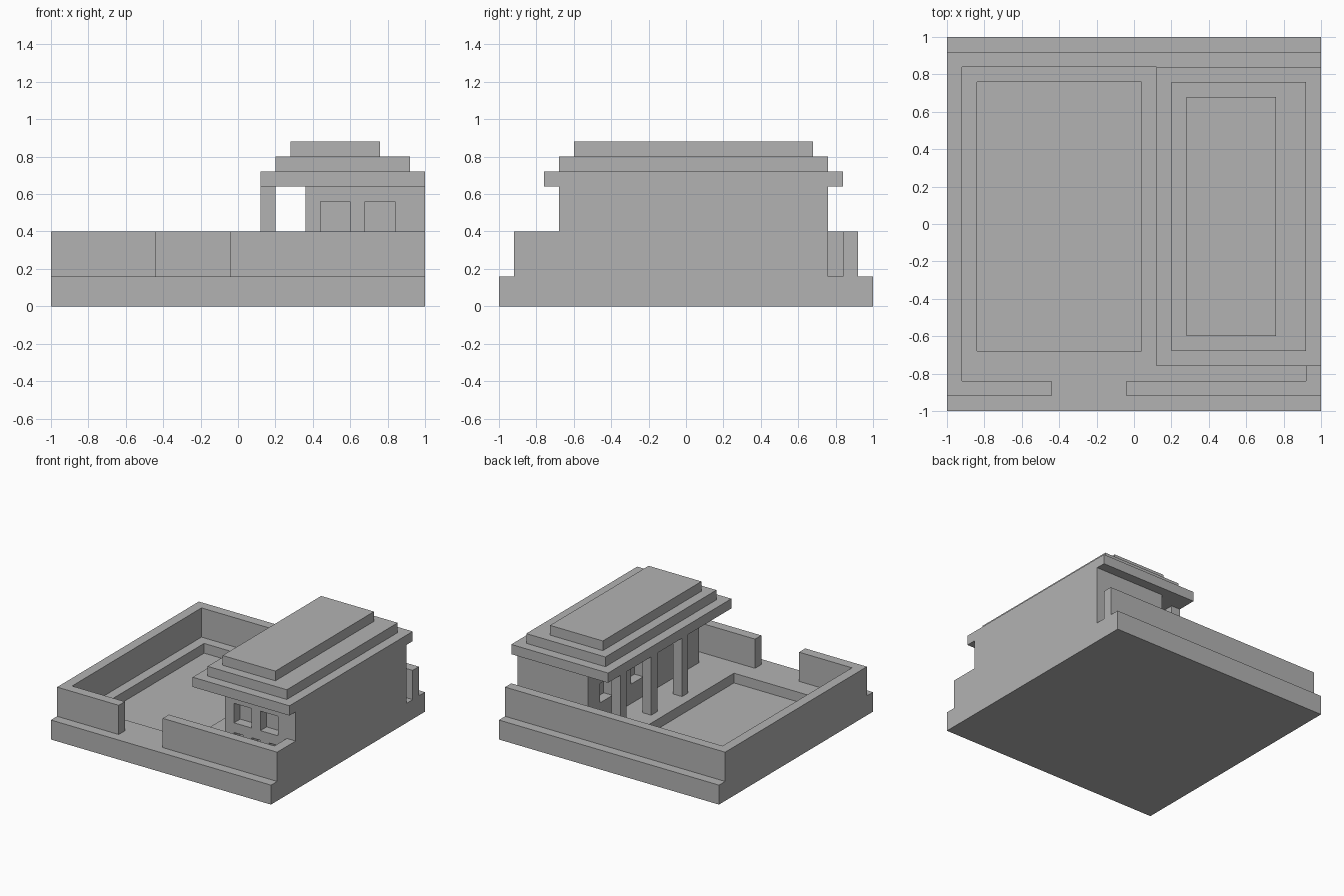
import bpy
import bmesh
from mathutils import Matrix, Vector

default_cube = bpy.data.objects.get("Cube")
if default_cube:
    bpy.data.objects.remove(default_cube, do_unlink=True)

U = 0.08  # building module

stone = bpy.data.materials.new("grey_stone")
stone.use_nodes = True
GREY = (0.45, 0.45, 0.45, 1)
stone.diffuse_color = GREY
stone.node_tree.nodes["Principled BSDF"].inputs["Base Color"].default_value = GREY


def box(name, x, y, z):
    """Box from (min, max) ranges on each axis."""
    bm = bmesh.new()
    bmesh.ops.create_cube(bm, size=1)
    size = Vector((x[1] - x[0], y[1] - y[0], z[1] - z[0]))
    centre = Vector((sum(x), sum(y), sum(z))) / 2
    bm.transform(Matrix.Translation(centre) @ Matrix.Diagonal(size).to_4x4())
    mesh = bpy.data.meshes.new(name)
    bm.to_mesh(mesh)
    bm.free()
    mesh.materials.append(stone)
    obj = bpy.data.objects.new(name, mesh)
    bpy.context.collection.objects.link(obj)
    return obj


def carve(target, cutters):
    """Subtract the cutters, bake the result and remove the cutters."""
    for cutter in cutters:
        cutter.hide_render = True
        mod = target.modifiers.new("carve", "BOOLEAN")
        mod.operation = "DIFFERENCE"
        mod.solver = "EXACT"
        mod.object = cutter
    graph = bpy.context.evaluated_depsgraph_get()
    baked = bpy.data.meshes.new_from_object(target.evaluated_get(graph))
    target.modifiers.clear()
    target.data = baked
    for cutter in cutters:
        bpy.data.objects.remove(cutter, do_unlink=True)


GROUND = 2 * U
WALL = (GROUND, 5 * U)

# Base with a sunken courtyard pool
base = box("base", (-1, 1), (-1, 1), (0, GROUND))
carve(base, [box("pool_cutter", (-0.84, 0.04), (-0.68, 0.76), (U, 0.3))])

# Courtyard walls with a front gateway
box("back_wall", (-1, 1), (0.84, 0.92), WALL)
box("right_side_wall", (-1, -0.92), (-0.84, 0.84), WALL)
box("front_wall_right", (-1, -0.44), (-0.92, -0.84), WALL)
box("front_wall_left", (-0.04, 1), (-0.92, -0.84), WALL)
box("left_side_wall", (0.92, 1), (-0.84, -0.68), WALL)

# House with recessed windows and low vents
house = box("house", (0.36, 1), (-0.68, 0.76), (GROUND, 8 * U))
cutters = []
for x in (0.44, 0.68):
    cutters.append(box("front_window_cutter", (x, x + 2 * U), (-0.8, -0.6), (5 * U, 7 * U)))
for x in (0.44, 0.6, 0.76):
    cutters.append(box("vent_cutter", (x, x + U), (-0.8, -0.6), (3 * U, 4 * U)))
for y in (0.04, 0.44):
    cutters.append(box("porch_window_cutter", (0.2, 0.44), (y, y + 2 * U), (4 * U, 6 * U)))
carve(house, cutters)

# Porch columns
for i, y in enumerate((-0.2, 0.2, 0.6)):
    box(f"porch_column_{i + 1}", (0.12, 0.2), (y, y + U), (GROUND, 8 * U))

# Stepped roof
box("roof_lower", (0.12, 1), (-0.76, 0.84), (8 * U, 9 * U))
box("roof_middle", (0.2, 0.92), (-0.68, 0.76), (9 * U, 10 * U))
box("roof_top", (0.28, 0.76), (-0.6, 0.68), (10 * U, 11 * U))
